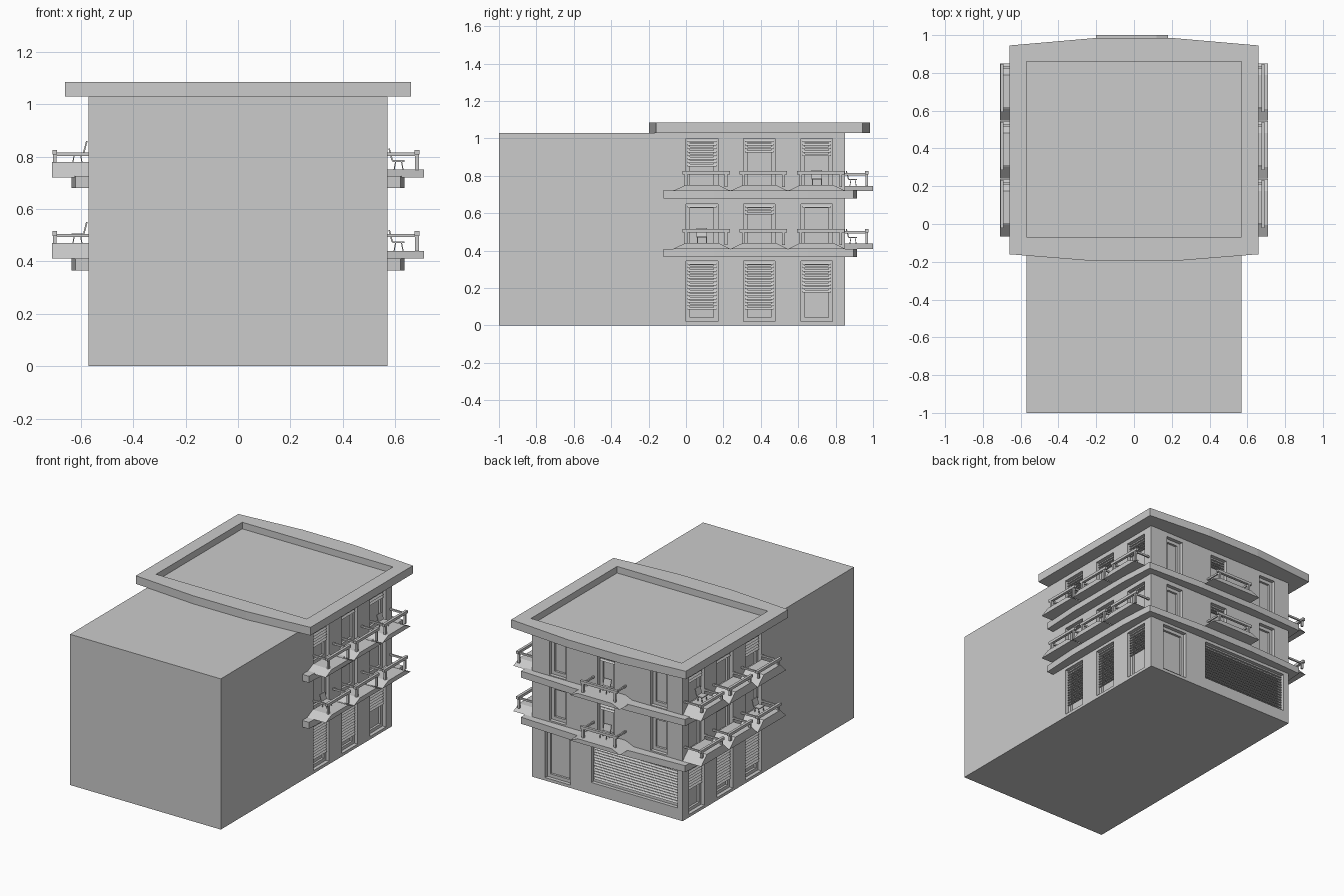
import bpy, bmesh
from itertools import product

if "Cube" in bpy.data.objects:
    bpy.data.objects.remove(bpy.data.objects["Cube"])

GREY = bpy.data.materials.new("plaster_grey")
GREY.use_nodes = True
GREY.diffuse_color = (0.6, 0.6, 0.6, 1)
GREY.node_tree.nodes["Principled BSDF"].inputs["Base Color"].default_value = (0.6, 0.6, 0.6, 1)

WALL = {"left": 0.57, "right": 0.57, "back": 0.85}


def to_world(side, d, v, z):
    """d = distance out from the wall, v = position along it."""
    u = WALL[side] + d
    return {"left": (u, v, z), "right": (-u, v, z), "back": (v, u, z)}[side]


def block(bm, side, d, v, z, taper=0, lean=0):
    """Box on a facade; taper narrows its top, lean shifts the top outward."""
    for vert in bmesh.ops.create_cube(bm, size=2)["verts"]:
        a, b, c = (int(s > 0) for s in vert.co)
        vert.co = to_world(side, d[a] + lean * c, v[b] + taper * c * (1 - 2 * b), z[c])


def finish(name, bm):
    bmesh.ops.recalc_face_normals(bm, faces=bm.faces)
    mesh = bpy.data.meshes.new(name)
    bm.to_mesh(mesh)
    bm.free()
    mesh.materials.append(GREY)
    ob = bpy.data.objects.new(name, mesh)
    bpy.context.collection.objects.link(ob)
    return ob


def prism(name, outline, z0, z1):
    bm = bmesh.new()
    face = bm.faces.new([bm.verts.new((x, y, z0)) for x, y in outline])
    top = bmesh.ops.extrude_face_region(bm, geom=[face])["geom"]
    bmesh.ops.translate(bm, vec=(0, 0, z1 - z0),
                        verts=[g for g in top if isinstance(g, bmesh.types.BMVert)])
    return finish(name, bm)


def rectangle(x, y0, y1):
    return [(-x, y0), (x, y0), (x, y1), (-x, y1)]


def cut(target, cutter):
    cutter.hide_render = True
    mod = target.modifiers.new("cut", "BOOLEAN")
    mod.operation = "DIFFERENCE"
    mod.solver = "EXACT"
    mod.object = cutter
    bpy.context.view_layer.objects.active = target
    bpy.ops.object.modifier_apply(modifier=mod.name)
    bpy.data.objects.remove(cutter)


# Openings: side, centre, half width, bottom, top, lowest slat (None = no blind)
floors = [(0.02, 0.345, (0.07, 0.07, 0.16)),
          (0.42, 0.65, (0.62, 0.58, 0.62)),
          (0.73, 1.0, (0.85, 0.91, 0.89))]
openings = []
for side in ("left", "right"):
    for low, high, blinds in floors:
        for i, blind in enumerate(blinds):
            openings.append((side, 0.085 + 0.307 * i, 0.085, low, high, blind))
for low, high, blinds in floors[1:]:
    for centre, blind in ((0.375, None), (0.01, blinds[1]), (-0.39, None)):
        openings.append(("back", centre, 0.063, low, high, blind))
openings += [("back", 0.375, 0.095, 0.02, 0.345, None),
             ("back", -0.205, 0.325, 0.08, 0.345, 0.1)]

# Building body with stepped window recesses
body = prism("building_body", rectangle(0.57, -1, 0.85), 0, 1.03)
for name, margin, depth in (("outer_recess", 0, 0.025), ("inner_recess", 0.022, 0.04)):
    bm = bmesh.new()
    for side, c, w, low, high, blind in openings:
        block(bm, side, (-depth, 0.02), (c - w + margin, c + w - margin),
              (low + margin, high - margin))
    cut(body, finish(name, bm))

# Horizontal blind slats
bm = bmesh.new()
for side, c, w, low, high, blind in openings:
    z = high - 0.02
    while blind and z > blind:
        block(bm, side, (-0.024, -0.012), (c - w + 0.008, c + w - 0.008),
              (z, z + 0.012), lean=-0.008)
        z -= 0.0185
finish("window_blinds", bm)

# Roof slab with bowed ends and a sunken deck
roof = prism("roof_slab", [(-0.66, -0.16), (-0.2, -0.197), (0.2, -0.197), (0.66, -0.16),
                           (0.66, 0.945), (0.2, 0.985), (-0.2, 0.985), (-0.66, 0.945)],
             1.03, 1.085)
cut(roof, prism("deck_recess", rectangle(0.57, -0.07, 0.86), 1.04, 1.2))

# Ledges wrapping three sides at each upper floor
for name, z in (("lower_ledge", 0.365), ("upper_ledge", 0.68)):
    prism(name, [(-0.62, -0.12), (0.62, -0.12), (0.635, 0.15), (0.635, 0.65), (0.62, 0.895),
                 (0.2, 0.915), (-0.2, 0.915), (-0.62, 0.895), (-0.635, 0.65), (-0.635, 0.15)],
          z, z + 0.045)


def balcony(side, v0, v1, z, rise, reach):
    """Tapered floor slab."""
    bm = bmesh.new()
    block(bm, side, (0, reach), (v0, v1), (z, z + rise), taper=0.062)
    finish(side + "_balcony_slab", bm)


def railing(side, mid, half, z, top, reach):
    """Front bar on two posts, with thin returns to the wall."""
    bm = bmesh.new()
    block(bm, side, (reach - 0.018, reach), (mid - half, mid + half), (top - 0.018, top))
    for s in (-1, 1):
        v = mid + s * (half - 0.02)
        block(bm, side, (reach - 0.016, reach - 0.002), (v - 0.007, v + 0.007), (z, top - 0.01))
        block(bm, side, (0, reach - 0.01), (v - 0.005, v + 0.005), (top - 0.022, top - 0.01))
    finish(side + "_balcony_railing", bm)


def chair(side, v, z):
    """Small seat with a leaning back and splayed legs."""
    bm = bmesh.new()
    block(bm, side, (0.02, 0.065), (v - 0.028, v + 0.028), (z + 0.03, z + 0.036))
    block(bm, side, (0.016, 0.022), (v - 0.028, v + 0.028), (z + 0.034, z + 0.08), lean=-0.012)
    for d, s in product((0.024, 0.058), (-1, 1)):
        leg = v + s * 0.024
        block(bm, side, (d, d + 0.004), (leg - 0.002, leg + 0.002), (z, z + 0.032),
              lean=0.006 if d < 0.04 else -0.006)
    finish(side + "_balcony_chair", bm)


# Balconies on both upper floors
for z in (0.41, 0.72):
    for side, rise, out in (("left", 0.03, 0.122), ("right", 0.06, 0.138)):
        for i in range(3):
            v = 0.307 * i
            balcony(side, v - 0.067, v + 0.237, z, rise, 0.14)
            railing(side, 0.107 + v, 0.127, z + rise - 0.01, z + 0.105, out)
        chair(side, 0.085 if z < 0.5 else 0.7, z + rise)
    balcony("back", -0.2, 0.18, z, 0.027, 0.15)
    railing("back", -0.02, 0.14, z + 0.02, z + 0.105, 0.125)
    chair("back", -0.01, z + 0.027)
